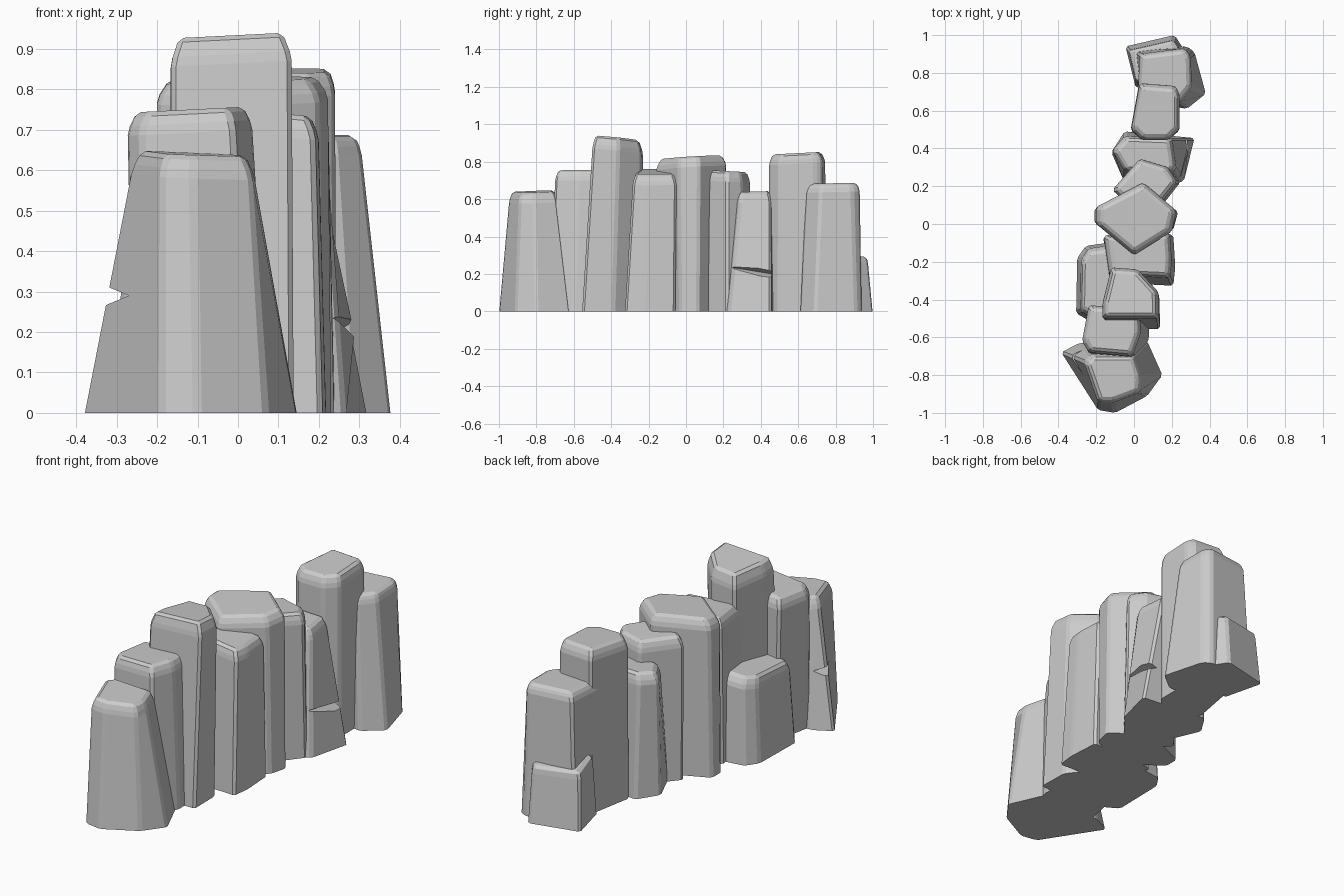
import bpy, bmesh
from mathutils import Vector

if "Cube" in bpy.data.objects:
    bpy.data.objects.remove(bpy.data.objects["Cube"])


def column(name, top, h, slope=(0, 0), base=None, grow=(1.0, 1.0), shift=(0, 0),
           drop=0.045, inset=0.86, bevel=0.012):
    """Tapered rock column: base ring, shoulder ring, smaller tilted cap, chamfered edges."""
    n = len(top)
    cx, cy = (sum(p[i] for p in top) / n for i in (0, 1))
    if base is None:
        base = [(cx + (x - cx) * grow[0] + shift[0], cy + (y - cy) * grow[1] + shift[1]) for x, y in top]
    tilt = lambda x, y: h + slope[0] * (x - cx) + slope[1] * (y - cy)
    cap = [(cx + (x - cx) * inset, cy + (y - cy) * inset) for x, y in top]
    bm = bmesh.new()
    rings = [[bm.verts.new((x, y, 0)) for x, y in base],
             [bm.verts.new((x, y, tilt(x, y) - drop)) for x, y in top],
             [bm.verts.new((x, y, tilt(x, y))) for x, y in cap]]
    for a, b in zip(rings, rings[1:]):
        for i in range(n):
            j = (i + 1) % n
            bm.faces.new((a[i], a[j], b[j], b[i]))
    bm.faces.new(rings[2])
    bm.faces.new(rings[0][::-1])
    bmesh.ops.recalc_face_normals(bm, faces=bm.faces)
    edges = [e for e in bm.edges if max(v.co.z for v in e.verts) > 0]
    bmesh.ops.bevel(bm, geom=edges, offset=bevel, segments=1, affect='EDGES', clamp_overlap=True)
    me = bpy.data.meshes.new(name)
    bm.to_mesh(me)
    bm.free()
    ob = bpy.data.objects.new(name, me)
    bpy.context.collection.objects.link(ob)
    return ob


def crack(rock, tip_a, tip_b, out, half):
    """Cut a wedge-shaped crack; the tip line runs a-b inside the rock and opens towards out."""
    a, b, o, up = Vector(tip_a), Vector(tip_b), Vector(out), Vector((0, 0, half))
    bm = bmesh.new()
    v = [bm.verts.new(p) for t in (a, b) for p in (t, t + o + up, t + o - up)]
    for f in ((0, 1, 2), (5, 4, 3), (0, 3, 4, 1), (1, 4, 5, 2), (2, 5, 3, 0)):
        bm.faces.new([v[i] for i in f])
    bmesh.ops.recalc_face_normals(bm, faces=bm.faces)
    me = bpy.data.meshes.new("crack_cutter")
    bm.to_mesh(me)
    bm.free()
    cutter = bpy.data.objects.new("crack_cutter", me)
    bpy.context.collection.objects.link(cutter)
    cutter.hide_render = True
    cutter.hide_viewport = True
    m = rock.modifiers.new("crack", 'BOOLEAN')
    m.operation, m.solver, m.object = 'DIFFERENCE', 'EXACT', cutter


# Front rock, strongly flared, with a crack on its left side
front = column("front_rock",
               [(-.265, -.73), (-.23, -.69), (0, -.69), (.04, -.81), (.035, -.89), (-.11, -.945), (-.19, -.945)],
               .64, (-.04, .03),
               base=[(-.385, -.68), (-.29, -.63), (.07, -.62), (.15, -.80), (.07, -.91), (-.10, -1), (-.19, -.985)])
crack(front, (-.27, -.60, .29), (-.27, -.92, .29), (-.12, 0, 0), .05)

# Second column
column("second_column", [(-.24, -.43), (.03, -.45), (.035, -.58), (-.01, -.70), (-.24, -.68), (-.275, -.62)],
       .75, (.05, 0), grow=(1.1, 1.1), shift=(.03, -.02))

# Tallest column
column("tall_column", [(-.12, -.23), (.02, -.24), (.13, -.36), (.133, -.50), (-.165, -.50), (-.167, -.42)],
       .925, (.05, -.08), grow=(1.03, 1.2), shift=(0, -.03), drop=.06)

# Low block on the left side
column("low_left_block", [(-.285, -.46), (-.28, -.19), (-.24, -.13), (-.10, -.11), (-.10, -.46), (-.22, -.50)],
       .44, (.1, .05), grow=(1.14, 1.08), shift=(-.01, 0))

# Column right of the tallest one
column("middle_right_column", [(-.16, -.06), (.19, -.05), (.20, -.20), (.19, -.285), (-.13, -.27)],
       .745, (-.1, 0), grow=(1.06, 1.15), shift=(.01, -.025))

# Broad centre column
column("centre_column", [(-.20, .09), (.05, .22), (.225, .07), (.20, -.04), (0, -.165), (-.20, 0)],
       .825, (.02, .06), grow=(1.04, .88))

# Column behind the centre
column("behind_centre_column", [(-.115, .18), (.03, .345), (.18, .30), (.23, .22), (.15, .12), (-.05, .12)],
       .75, (0, -.05), grow=(1.03, 1.05), shift=(.01, 0))

# Cracked column leaning over a flared foot
cracked = column("cracked_column", [(-.115, .39), (-.05, .465), (.20, .455), (.225, .29), (.18, .265), (-.05, .28)],
                 .64, (0, .03),
                 base=[(-.12, .38), (-.05, .49), (.32, .455), (.265, .23), (.22, .21), (-.05, .22)])
crack(cracked, (.235, .15, .25), (.235, .52, .19), (.12, 0, 0), .05)

# Rear tall column
column("rear_tall_column",
       [(.03, .745), (.22, .73), (.24, .69), (.24, .50), (.18, .445), (.04, .445), (-.015, .50)],
       .845, (0, .05), grow=(1.02, 1.03))

# Last column, widening to the right at its foot
column("last_column", [(.03, .90), (.27, .93), (.30, .89), (.305, .72), (.24, .64), (.02, .68)],
       .685, (0, .02),
       base=[(0, .92), (.28, .94), (.32, .91), (.38, .69), (.28, .61), (.03, .65)], drop=.035)

# Low block at the very back
column("low_back_block", [(-.03, .92), (.21, .975), (.24, .93), (.24, .75), (.01, .75)],
       .305, (0, -.15), base=[(-.045, .94), (.215, 1), (.26, .93), (.25, .74), (.01, .72)],
       drop=.025, inset=.93)
